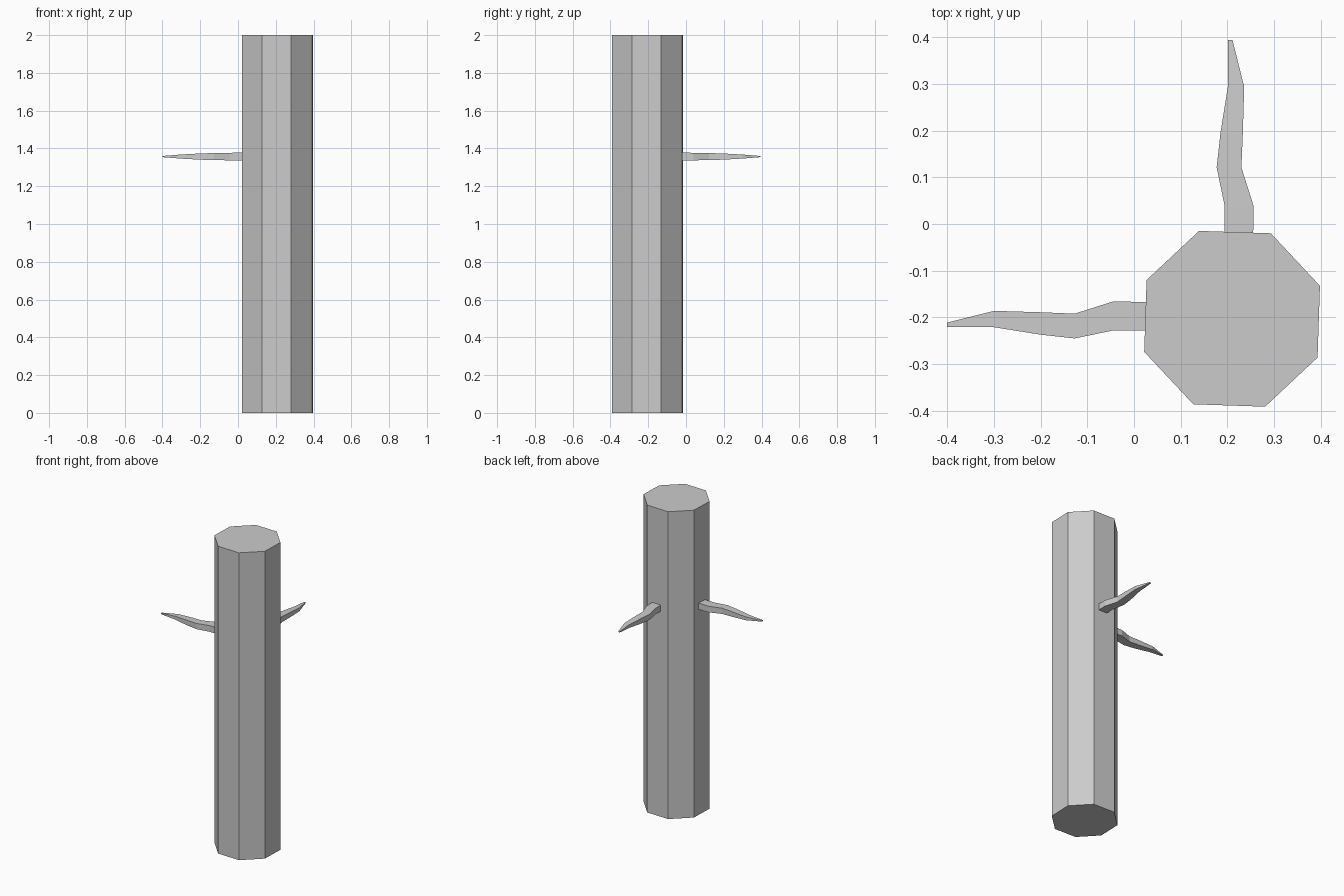
import bpy, bmesh, math

if "Cube" in bpy.data.objects:
    bpy.data.objects.remove(bpy.data.objects["Cube"])

# Octagonal trunk
bpy.ops.mesh.primitive_cylinder_add(vertices=8, radius=0.201, depth=2, location=(0.21, -0.203, 1))
trunk = bpy.context.object
trunk.name = "trunk"
mesh = trunk.data
# turn so that one corner sits 20.6 degrees from +x
v0 = mesh.vertices[0].co
turn = math.radians(20.6) - math.atan2(v0.y, v0.x)
trunk.rotation_euler.z = turn

# Branch stations: distance outward, low side, high side, half height
STATIONS = [
    (-0.035, -0.228, -0.167, 0.021),
    (0.045, -0.228, -0.166, 0.020),
    (0.127, -0.245, -0.192, 0.0185),
    (0.20, -0.237, -0.189, 0.0165),
    (0.30, -0.221, -0.186, 0.011),
    (0.40, -0.221, -0.211, 0.003),
]
MID_Z = 1.357


def branch(name, place):
    bm = bmesh.new()
    rings = []
    for d, lo, hi, h in STATIONS:
        corners = [(lo, -h), (hi, -h), (hi, h), (lo, h)]
        rings.append([bm.verts.new((*place(d, s), MID_Z + z)) for s, z in corners])
    for a, b in zip(rings, rings[1:]):
        for i in range(4):
            j = (i + 1) % 4
            bm.faces.new((a[i], a[j], b[j], b[i]))
    bm.faces.new(rings[0])
    bm.faces.new(rings[-1])
    bmesh.ops.recalc_face_normals(bm, faces=bm.faces)
    data = bpy.data.meshes.new(name)
    bm.to_mesh(data)
    bm.free()
    bpy.context.collection.objects.link(bpy.data.objects.new(name, data))


# Two copies of the same twig, a quarter turn apart
branch("left_branch", lambda d, s: (-d, s))
branch("back_branch", lambda d, s: (s + 0.422, d - 0.006))
